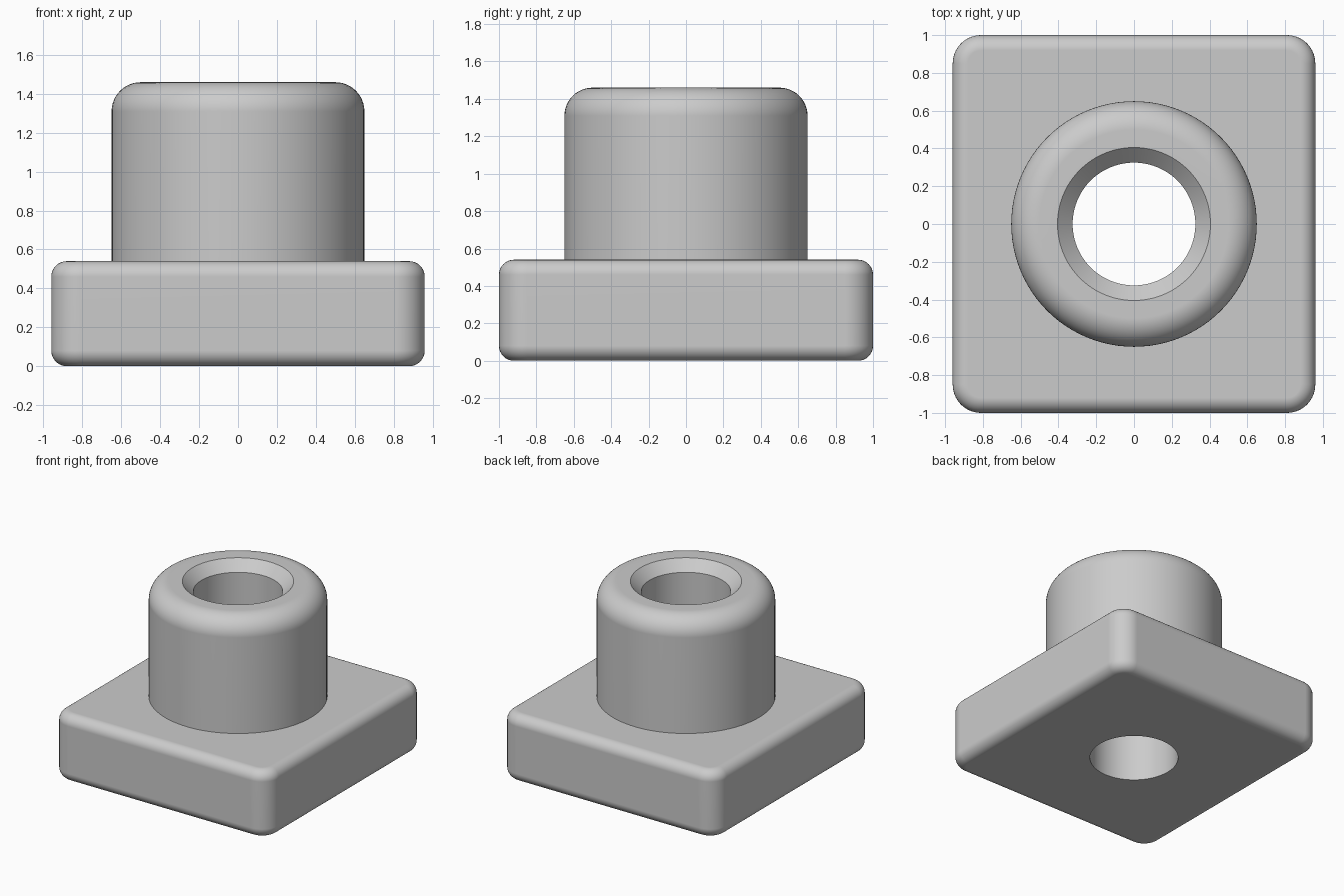
import bpy, bmesh
from math import radians, sin, cos, pi

if "Cube" in bpy.data.objects:
    bpy.data.objects.remove(bpy.data.objects["Cube"], do_unlink=True)

BASE_TOP, TOP = 0.54, 1.46
BORE, OUTER, ROUND, CHAMFER = 0.325, 0.65, 0.15, 0.08
SEGMENTS = 96

grey = bpy.data.materials.new("plain_grey")
grey.use_nodes = True
grey.diffuse_color = (0.6, 0.6, 0.6, 1)
grey.node_tree.nodes["Principled BSDF"].inputs["Base Color"].default_value = grey.diffuse_color


def make_object(name, bm):
    bmesh.ops.recalc_face_normals(bm, faces=bm.faces)
    mesh = bpy.data.meshes.new(name)
    bm.to_mesh(mesh)
    bm.free()
    mesh.materials.append(grey)
    obj = bpy.data.objects.new(name, mesh)
    bpy.context.collection.objects.link(obj)
    return obj


def activate(obj):
    bpy.ops.object.select_all(action="DESELECT")
    obj.select_set(True)
    bpy.context.view_layer.objects.active = obj


def smooth(obj):
    activate(obj)
    bpy.ops.object.shade_smooth_by_angle(angle=radians(30))
    obj.modifiers.new("even_shading", "WEIGHTED_NORMAL").keep_sharp = True


# Base block: rounded upright corners, then softened rims
bm = bmesh.new()
bmesh.ops.create_cube(bm, size=1)
for v in bm.verts:
    v.co = (v.co.x * 1.92, v.co.y * 2, (v.co.z + 0.5) * BASE_TOP)
upright = [e for e in bm.edges if abs(e.verts[0].co.z - e.verts[1].co.z) > 0.1]
bmesh.ops.bevel(bm, geom=upright, offset=0.15, segments=10, profile=0.5, affect="EDGES")
rims = [e for e in bm.edges if abs(e.verts[0].co.z - e.verts[1].co.z) < 0.01]
bmesh.ops.bevel(bm, geom=rims, offset=0.08, segments=8, profile=0.5, affect="EDGES")
base = make_object("base_block", bm)

# Bore through the base
bm = bmesh.new()
bmesh.ops.create_cone(bm, cap_ends=True, segments=SEGMENTS,
                      radius1=BORE, radius2=BORE, depth=3)
cutter = make_object("bore_cutter", bm)
cutter.hide_render = True
cut = base.modifiers.new("bore", "BOOLEAN")
cut.operation, cut.object, cut.solver = "DIFFERENCE", cutter, "EXACT"
activate(base)
bpy.ops.object.modifier_apply(modifier=cut.name)
bpy.data.objects.remove(cutter, do_unlink=True)
smooth(base)

# Collar: turned profile with rounded shoulder and chamfered bore
profile = [(BORE, BASE_TOP), (OUTER, BASE_TOP)]
for i in range(13):
    a = i / 12 * pi / 2
    profile.append((OUTER - ROUND + ROUND * cos(a), TOP - ROUND + ROUND * sin(a)))
profile += [(BORE + CHAMFER, TOP), (BORE, TOP - CHAMFER)]
bm = bmesh.new()
points = [bm.verts.new((r, 0, z)) for r, z in profile]
# The underside is hidden against the base, so it stays open
edges = [bm.edges.new((a, b)) for a, b in zip(points[1:], points[2:] + points[:1])]
bmesh.ops.spin(bm, geom=points + edges, cent=(0, 0, 0), axis=(0, 0, 1),
               angle=2 * pi, steps=SEGMENTS)
bmesh.ops.remove_doubles(bm, verts=bm.verts, dist=0.0001)
smooth(make_object("collar", bm))
